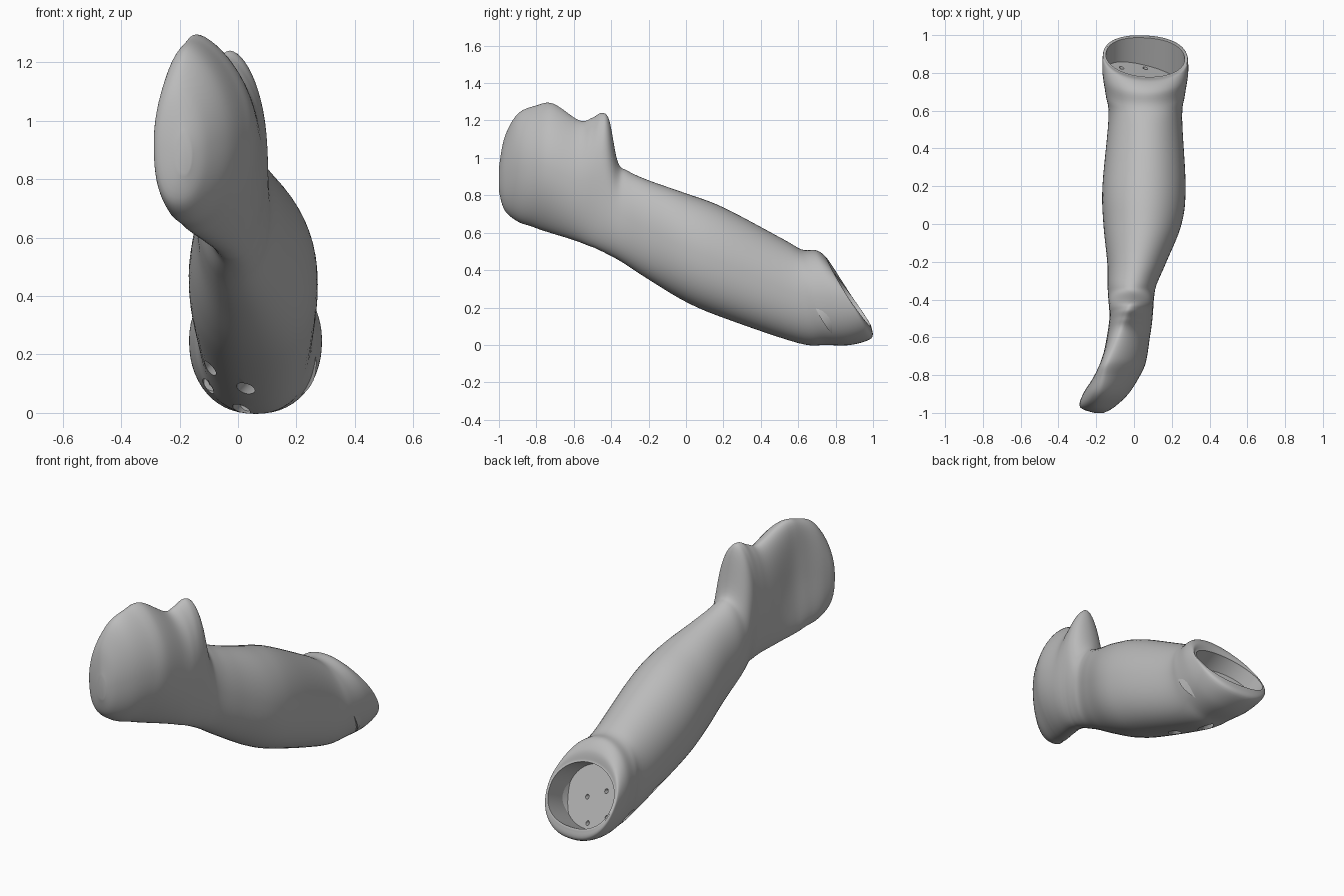
import bpy, bmesh, math
from mathutils import Vector

if "Cube" in bpy.data.objects:
    bpy.data.objects.remove(bpy.data.objects["Cube"])

SIDES, STEPS = 56, 6

# Stations from socket rim to fingertips:
# top y, top z, bottom y, bottom z, centre x, half width
stations = [
    (.775, .4, .99, .095, .06, .217),
    (.755, .46, .99, .035, .06, .226),
    (.7, .505, .88, 0, .06, .226),
    (.62, .51, .75, 0, .06, .21),
    (.52, .565, .6, .01, .06, .195),
    (.2, .735, .2, .145, .053, .22),
    (0, .81, 0, .23, .045, .207),
    (-.2, .88, -.2, .35, .015, .157),
    (-.31, .93, -.33, .435, -.01, .13),
    (-.365, .98, -.4, .475, -.015, .122),
    (-.41, 1.2, -.48, .515, -.015, .117),
    (-.45, 1.24, -.52, .53, -.015, .114),
    (-.5, 1.215, -.57, .55, -.02, .114),
    (-.57, 1.2, -.63, .57, -.03, .114),
    (-.71, 1.29, -.76, .61, -.055, .117),
    (-.8, 1.28, -.83, .635, -.095, .12),
    (-.9, 1.235, -.9, .66, -.15, .12),
    (-.97, 1.11, -.97, .72, -.195, .09),
    (-1, .95, -1, .82, -.185, .025),
]


def rounded(value, power):
    return math.copysign(abs(value) ** power, value)


def ramp(value, start, end):
    return min(max((value - start) / (end - start), 0), 1)


def ring(station):
    """Closed cross-section; narrower above, with a bowed palm and turned rim."""
    top_y, top_z, low_y, low_z, centre_x, half_width = station
    bow = .65 * half_width * ramp(top_y, -.4, -.7) * ramp(top_y, -1, -.75)
    yaw = .06 * ramp(top_y, .68, .78)
    upper_power = 1 + .15 * ramp(top_y, -.3, -.45)
    points = []
    for i in range(SIDES):
        angle = math.tau * i / SIDES
        power = upper_power if i < SIDES / 2 else .88
        c = rounded(math.cos(angle), power)
        s = rounded(math.sin(angle), min(power, 1))
        points.append(Vector((
            centre_x + half_width * c - bow * s * s,
            (top_y + low_y) / 2 + s * (top_y - low_y) / 2 - yaw * half_width * c,
            (top_z + low_z) / 2 + s * (top_z - low_z) / 2)))
    return points


def blend(before, start, end, after, t):
    """Smooth curve from start to end."""
    return [.5 * (2 * q + (r - p) * t + (2 * p - 5 * q + 4 * r - s) * t * t
                  + (3 * q - p - 3 * r + s) * t ** 3)
            for p, q, r, s in zip(before, start, end, after)]


def loft(bm, rings):
    """Skin a closed tube through the rings."""
    loops = [[bm.verts.new(point) for point in points] for points in rings]
    for a, b in zip(loops, loops[1:]):
        for i in range(len(a)):
            bm.faces.new((a[i - 1], a[i], b[i], b[i - 1]))
    bm.faces.new(loops[0])
    bm.faces.new(loops[-1])


def make_object(name, bm):
    bmesh.ops.recalc_face_normals(bm, faces=bm.faces)
    mesh = bpy.data.meshes.new(name)
    bm.to_mesh(mesh)
    bm.free()
    obj = bpy.data.objects.new(name, mesh)
    bpy.context.collection.objects.link(obj)
    return obj


# Outer skin
padded = [stations[0]] + stations + [stations[-1]]
rings = [ring(blend(*four, k / STEPS))
         for four in zip(padded, padded[1:], padded[2:], padded[3:])
         for k in range(STEPS)]
rings.append(ring(stations[-1]))

# Socket: thin rim, wall and slanted floor
normal = Vector((.25, .85, .45)).normalized()
axis = Vector((0, .9, .43)).normalized()
floor_point = Vector((.06, .825, .06))
middle = sum(rings[0], Vector()) / SIDES
inner = [middle + (p - middle) * .96 for p in rings[0]]
floor = [p - axis * ((p - floor_point).dot(normal) / axis.dot(normal)) for p in inner]
bm = bmesh.new()
loft(bm, [floor, inner] + rings)
arm = make_object("forearm_and_hand", bm)

# Four stepped screw holes from the socket floor to the underside
drill_axis = Vector((.22, .92, .22)).normalized()
across = Vector((0, 0, 1)).cross(drill_axis).normalized()
up = drill_axis.cross(across)


def circle(centre, radius, sides, turn=0):
    angles = [turn + math.tau * i / sides for i in range(sides)]
    return [centre + (across * math.cos(a) + up * math.sin(a)) * radius for a in angles]


hole_centre = Vector((.025, .79, .15))
steps = [(.013, .06), (.013, -.09), (.03, -.09), (.03, -.75)]
bm = bmesh.new()
for base in circle(hole_centre, .1, 4, math.radians(75)):
    loft(bm, [circle(base + drill_axis * height, radius, 20) for radius, height in steps])
cutter = make_object("screw_hole_cutter", bm)
cutter.hide_render = True

drill = arm.modifiers.new("screw_holes", "BOOLEAN")
drill.operation, drill.solver, drill.object = "DIFFERENCE", "EXACT", cutter
bpy.ops.object.select_all(action="DESELECT")
arm.select_set(True)
bpy.context.view_layer.objects.active = arm
bpy.ops.object.modifier_apply(modifier=drill.name)
bpy.data.objects.remove(cutter)

# Plain grey finish
grey = bpy.data.materials.new("plain_grey")
grey.use_nodes = True
colour = (.5, .5, .5, 1)
grey.diffuse_color = colour
grey.node_tree.nodes["Principled BSDF"].inputs["Base Color"].default_value = colour
arm.data.materials.clear()
arm.data.materials.append(grey)
bpy.ops.object.shade_smooth_by_angle(angle=math.radians(35))
